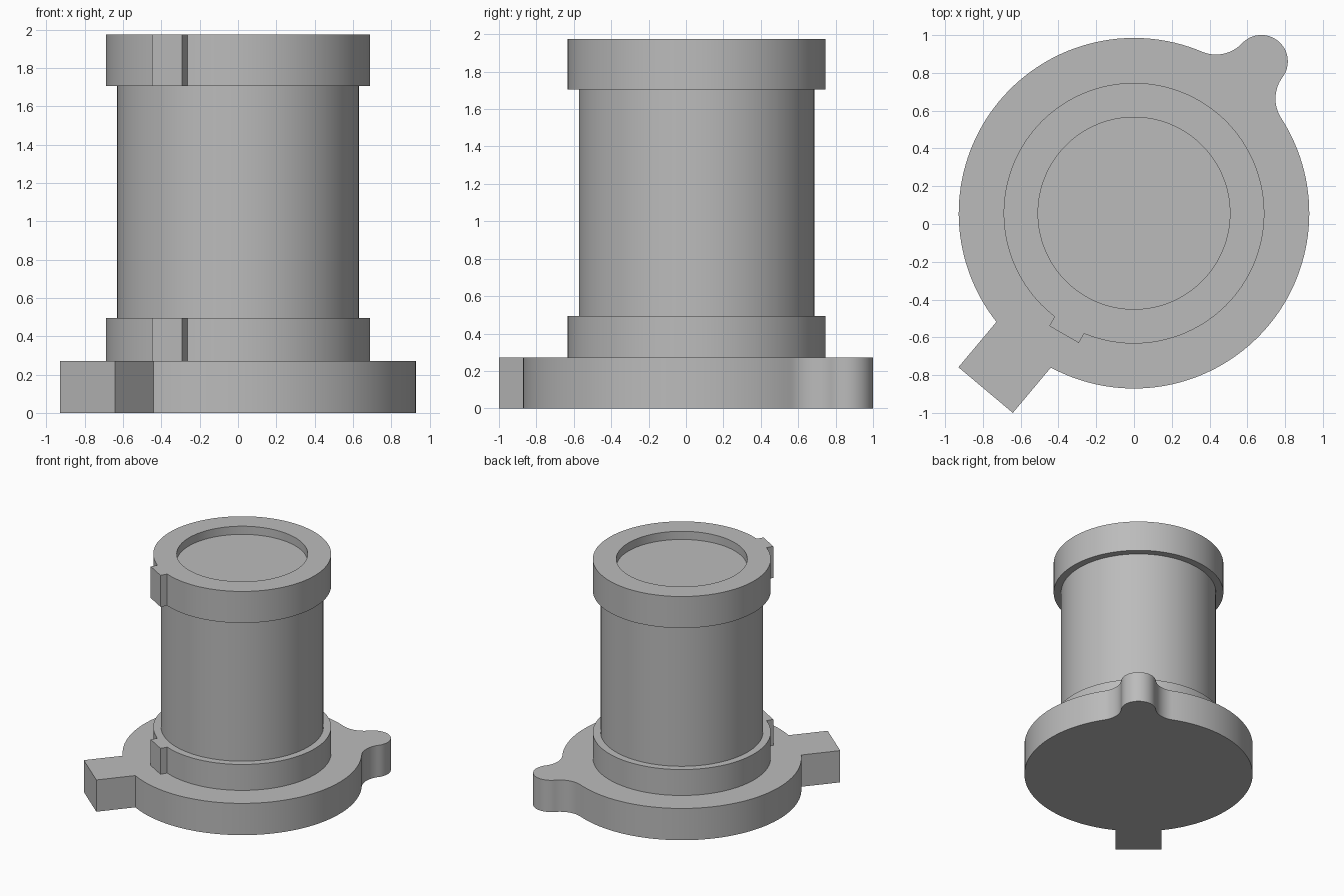
import bpy, bmesh
from math import sin, cos, pi, radians, sqrt, atan2, asin

cube = bpy.data.objects.get("Cube")
if cube:
    bpy.data.objects.remove(cube, do_unlink=True)

AXIS_Y = 0.057          # the round body sits slightly behind the origin

grey = bpy.data.materials.new("plain grey")
grey.use_nodes = True
COLOUR = (0.5, 0.5, 0.5, 1)
grey.diffuse_color = COLOUR
grey.node_tree.nodes["Principled BSDF"].inputs["Base Color"].default_value = COLOUR


def arc(cx, cy, r, a0, a1, steps):
    return [(cx + r * cos(a0 + (a1 - a0) * i / steps),
             cy + r * sin(a0 + (a1 - a0) * i / steps)) for i in range(steps + 1)]


def smooth(obj):
    obj.data.shade_smooth()
    obj.data.set_sharp_from_angle(angle=radians(30))


def prism(name, outline, z0, z1, turn=0):
    """Extrude a closed outline upward, turned in degrees about the body axis."""
    bm = bmesh.new()
    face = bm.faces.new([bm.verts.new((x, y, z0)) for x, y in outline])
    top = bmesh.ops.extrude_face_region(bm, geom=[face])["geom"]
    bmesh.ops.translate(bm, vec=(0, 0, z1 - z0),
                        verts=[v for v in top if isinstance(v, bmesh.types.BMVert)])
    bmesh.ops.recalc_face_normals(bm, faces=bm.faces)
    mesh = bpy.data.meshes.new(name)
    bm.to_mesh(mesh)
    bm.free()
    mesh.materials.append(grey)
    obj = bpy.data.objects.new(name, mesh)
    bpy.context.collection.objects.link(obj)
    obj.location.y = AXIS_Y
    obj.rotation_euler.z = radians(turn)
    smooth(obj)
    return obj


def circle(r, steps=128):
    return arc(0, 0, r, 0, 2 * pi, steps)[:-1]


def keyed_circle(r, half, reach):
    """Circle with a square key pointing along +x."""
    a = asin(half / r)
    return arc(0, 0, r, a, 2 * pi - a, 128) + [(reach, -half), (reach, half)]


def flange_outline(r, ear_x, ear_r, fillet, half, reach):
    """Disc with a filleted round ear along +x and a square tab along -x."""
    fx = ((r + fillet) ** 2 + ear_x ** 2 - (ear_r + fillet) ** 2) / (2 * ear_x)
    fy = sqrt((r + fillet) ** 2 - fx ** 2)
    disc_a = atan2(fy, fx)
    ear_a = atan2(fy, fx - ear_x)
    side = arc(ear_x, 0, ear_r, 0, ear_a, 16)
    side += arc(fx, fy, fillet, ear_a + pi, disc_a + pi, 16)[1:]
    side += arc(0, 0, r, disc_a, pi - asin(half / r), 64)[1:]
    side.append((-reach, half))
    return side + [(x, -y) for x, y in reversed(side[1:])]


# Base flange with ear and tab
prism("base_flange", flange_outline(0.928, 1.049, 0.14, 0.19, 0.188, 1.222),
      0, 0.272, turn=50)

# Barrel and its two keyed collars
prism("barrel", circle(0.63), 0.4, 1.8)
collar = keyed_circle(0.69, 0.09, 0.741)
prism("lower_collar", collar, 0.272, 0.494, turn=240)
upper = prism("upper_collar", collar, 1.705, 1.975, turn=240)

# Shallow round recess in the top
cutter = prism("recess_cutter", circle(0.508), 1.905, 2.1)
cutter.hide_render = True
cut = upper.modifiers.new("recess", 'BOOLEAN')
cut.operation = 'DIFFERENCE'
cut.solver = 'EXACT'
cut.object = cutter
bpy.context.view_layer.update()
evaluated = upper.evaluated_get(bpy.context.evaluated_depsgraph_get())
result = bpy.data.meshes.new_from_object(evaluated)
upper.modifiers.clear()
upper.data = result
smooth(upper)
bpy.data.objects.remove(cutter, do_unlink=True)
